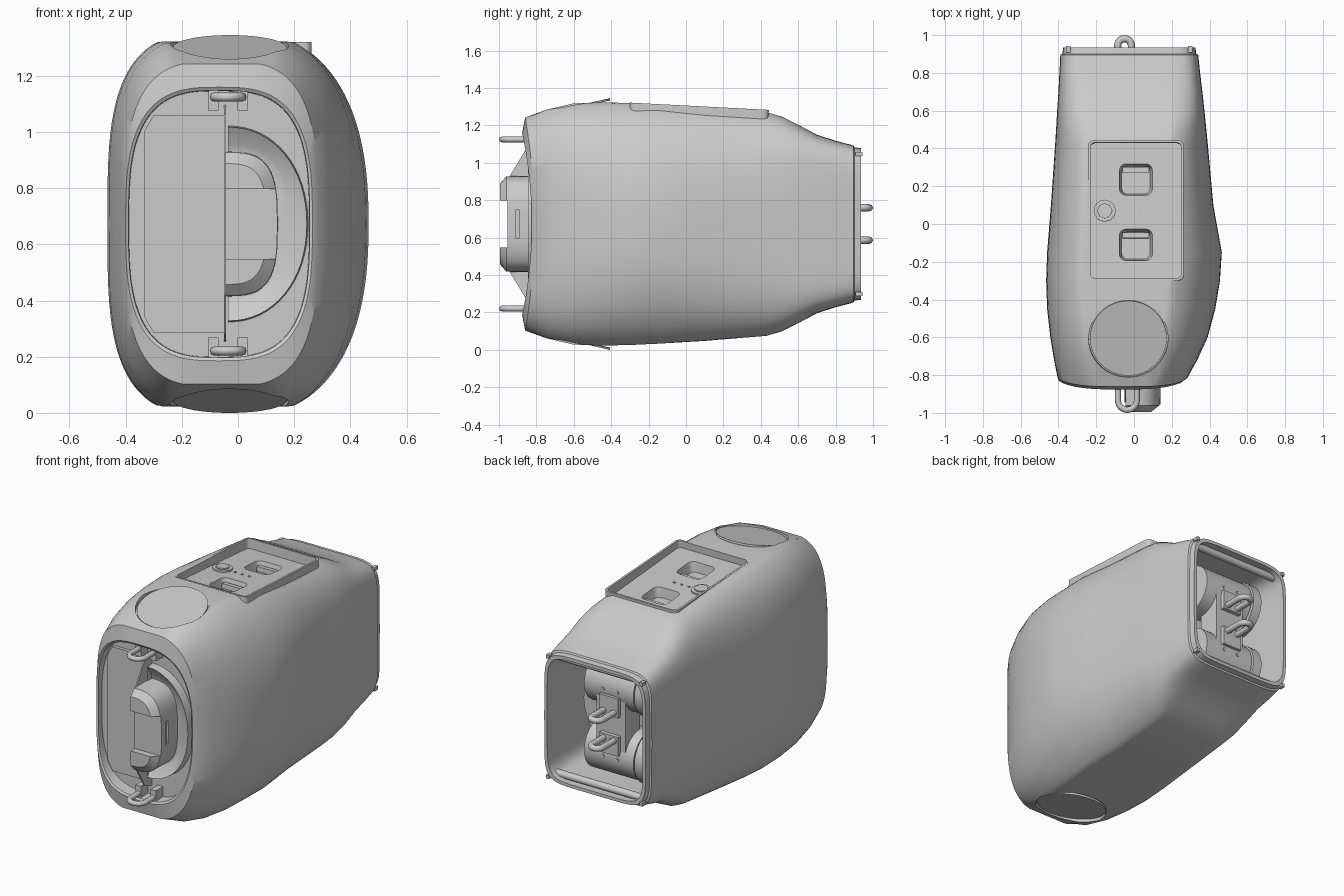
import bpy, bmesh, math
from mathutils import Vector

if "Cube" in bpy.data.objects:
    bpy.data.objects.remove(bpy.data.objects["Cube"])

ZC = 0.6725          # mirror height: top and bottom are alike
XC = -0.03           # axis of the hatches and hoops


def spow(v, e):
    return math.copysign(abs(v) ** e, v)


def ring(y, xl, xr, hz, n=3.5, clamp=9, bow=0, nr=None, count=112):
    """Superellipse section across y, flattened at +-clamp; nr rounds the right half."""
    cx, hx, pts = (xl + xr) / 2, (xr - xl) / 2, []
    for i in range(count):
        t = 2 * math.pi * i / count
        e = 2 / (nr if nr and math.cos(t) > 0 else n)
        z = max(-clamp, min(clamp, hz * spow(math.sin(t), e)))
        pts.append((cx + hx * spow(math.cos(t), e), y - bow * (z / 0.57) ** 2, ZC + z))
    return pts


def half_ring(y, x0, rx, hz, n=2.5, count=32):
    return [(x0 + rx * spow(max(math.cos(t), 0), 2 / n), y, ZC + hz * spow(math.sin(t), 2 / n))
            for t in [math.pi * (i / count - 0.5) for i in range(count + 1)]]


def finish(ob, name, angle=30):
    ob.name = name
    bpy.ops.object.select_all(action='DESELECT')
    ob.select_set(True)
    bpy.context.view_layer.objects.active = ob
    bpy.ops.object.shade_smooth_by_angle(angle=math.radians(angle))
    return ob


def loft(name, rings, angle=30):
    bm = bmesh.new()
    vs = [[bm.verts.new(p) for p in r] for r in rings]
    n = len(vs[0])
    for a, b in zip(vs, vs[1:]):
        for i in range(n):
            bm.faces.new((a[i], a[(i + 1) % n], b[(i + 1) % n], b[i]))
    bm.faces.new(vs[0])
    bm.faces.new(vs[-1])
    bmesh.ops.recalc_face_normals(bm, faces=bm.faces)
    me = bpy.data.meshes.new(name)
    bm.to_mesh(me)
    bm.free()
    ob = bpy.data.objects.new(name, me)
    bpy.context.collection.objects.link(ob)
    return finish(ob, name, angle)


def prism(name, pts, depth):
    """Outline points extruded along a vector."""
    d = Vector(depth)
    return loft(name, [pts, [tuple(Vector(p) + d) for p in pts]])


def rounded_box(name, loc, size, r=0.0, rx=0.0, taper=1.0):
    """Box with rounded upright corners, tilted about x; taper narrows the bottom."""
    sx, sy, sz = [s / 2 for s in size]
    rings = []
    for z, k in ((-sz, taper), (sz, 1)):
        pts = []
        for qx, qy, a0 in ((1, 1, 0), (-1, 1, 90), (-1, -1, 180), (1, -1, 270)):
            for j in range(6 if r else 1):
                a = math.radians(a0 + 18 * j)
                pts.append((k * (qx * (sx - r) + r * math.cos(a)),
                            k * (qy * (sy - r) + r * math.sin(a)), z) if r else (k * qx * sx, k * qy * sy, z))
        rings.append(pts)
    ob = loft(name, rings)
    ob.location, ob.rotation_euler = loc, (rx, 0, 0)
    return ob


def cyl(name, loc, r, depth, rot=(0, 0, 0), n=48):
    bpy.ops.mesh.primitive_cylinder_add(vertices=n, radius=r, depth=depth, location=loc, rotation=rot)
    return finish(bpy.context.object, name)


def cut(ob, cutter):
    m = ob.modifiers.new("cut", 'BOOLEAN')
    m.operation, m.object, m.solver = 'DIFFERENCE', cutter, 'EXACT'
    bpy.context.view_layer.update()
    bpy.context.view_layer.objects.active = ob
    bpy.ops.object.modifier_apply(modifier=m.name)
    bpy.data.objects.remove(cutter)


def hoop(name, x, z, y_root, y_tip, half, r):
    """U-shaped shackle lying in a level plane."""
    s = math.copysign(1, y_tip - y_root)
    yc = y_tip - s * (half + r)
    pts = [(x - half, y_root)]
    pts += [(x - half * math.cos(a), yc + s * half * math.sin(a))
            for a in [math.pi * i / 12 for i in range(13)]] + [(x + half, y_root)]
    cu = bpy.data.curves.new(name, 'CURVE')
    cu.dimensions, cu.bevel_depth, cu.bevel_resolution, cu.use_fill_caps = '3D', r, 2, True
    sp = cu.splines.new('POLY')
    sp.points.add(len(pts) - 1)
    for p, (px, py) in zip(sp.points, pts):
        p.co = (px, py, z, 1)
    bpy.context.collection.objects.link(bpy.data.objects.new(name, cu))


# Main shell: front recess, lip, swelling body, narrowed tail, rear rim and rear cavity
shell = loft("shell", [
    ring(-0.79, -0.37, 0.24, 0.455, 3),
    ring(-0.79, -0.388, 0.253, 0.473, 3),
    ring(-0.82, -0.39, 0.255, 0.475, 3, bow=0.07),
    ring(-0.825, -0.40, 0.265, 0.487, 3, bow=0.07),
    ring(-0.81, -0.405, 0.285, 0.58, 3.2, 0.57, 0.05),
    ring(-0.72, -0.423, 0.335, 0.64, 3.3, 0.612, 0.02, nr=3),
    ring(-0.60, -0.443, 0.39, 0.672, 3.4, 0.645, nr=2.8),
    ring(-0.45, -0.46, 0.43, 0.685, 3.4, 0.65, nr=2.6),
    ring(-0.30, -0.465, 0.455, 0.69, 3.4, 0.647, nr=2.4),
    ring(-0.15, -0.46, 0.465, 0.685, 3.4, 0.64, nr=2.4),
    ring(0.10, -0.44, 0.42, 0.66, 3.5, 0.625, nr=2.7),
    ring(0.43, -0.417, 0.39, 0.62, 3.8, 0.598, nr=3.3),
    ring(0.51, -0.412, 0.382, 0.59, 4.3, 0.575, nr=3.9),
    ring(0.60, -0.407, 0.373, 0.535, 5, 0.53),
    ring(0.70, -0.40, 0.362, 0.477, 6),
    ring(0.80, -0.395, 0.35, 0.445, 7),
    ring(0.895, -0.39, 0.34, 0.42, 7),
    ring(0.90, -0.38, 0.33, 0.41, 7),
    ring(0.935, -0.375, 0.325, 0.405, 7),
    ring(0.935, -0.355, 0.305, 0.385, 7),
    ring(0.88, -0.355, 0.305, 0.385, 7),
    ring(0.42, -0.34, 0.30, 0.37, 7)])

# Tilted round hatches, top and bottom
tilt = math.atan(0.225)
for s, side in ((1, "top"), (-1, "bottom")):
    n = Vector((0, -math.sin(tilt), s * math.cos(tilt)))
    c = Vector((XC, -0.605, ZC + s * 0.628))
    rot = (s * tilt, 0, 0)
    cut(shell, cyl("hatch_cutter", c + n * 0.092, 0.21, 0.2, rot))
    cyl(side + "_hatch_disc", c - n * 0.006, 0.203, 0.012, rot)

# Sunken control panel on top inside a thin frame, with two tapered square wells
slope = -math.atan(0.075)
floor = lambda y: 1.277 - 0.075 * (y + 0.3)
cut(shell, rounded_box("panel_cutter", (0.01, 0.07 + 0.008, floor(0.07) + 0.1), (0.5, 0.74, 0.2), 0.03, slope))
rim_slope = -math.atan(0.052)
frame = rounded_box("panel_frame", (0.01, 0.07, 1.257), (0.505, 0.742, 0.09), 0.03, rim_slope)
cut(frame, rounded_box("frame_cutter", (0.01, 0.07, 1.257), (0.48, 0.718, 0.2), 0.022, rim_slope))
finish(frame, "panel_frame")
for y in (0.235, -0.11):
    cut(shell, rounded_box("well_cutter", (0.01, y, floor(y)), (0.2, 0.19, 0.12), 0.04, slope, 0.75))
    rounded_box("well_bar", (0.01, y + 0.05, floor(y) - 0.04), (0.14, 0.03, 0.03), 0, slope)
finish(shell, "shell")
cyl("panel_knob", (-0.155, 0.07, floor(0.07)), 0.058, 0.02, (slope, 0, 0), 16)
cyl("panel_knob_cap", (-0.155, 0.07, floor(0.07) + 0.01), 0.04, 0.016, (slope, 0, 0), 8)
for x in (-0.07, -0.02, 0.03):
    cyl("panel_dot", (x, 0.07, floor(0.07)), 0.008, 0.01, n=8)

# Front: flat plate on the left with chamfered outer corners, and a dividing fin
prism("front_plate", [(-0.045, -0.81, 0.285), (-0.045, -0.81, 1.06), (-0.30, -0.81, 1.06), (-0.335, -0.81, 1.0),
                      (-0.335, -0.81, 0.345), (-0.30, -0.81, 0.285)], (0, 0.03, 0))
prism("front_fin", [(-0.05, -0.78, 0.25), (-0.05, -0.86, 0.28), (-0.05, -0.945, 0.42), (-0.05, -0.945, 0.925),
                    (-0.05, -0.86, 1.065), (-0.05, -0.78, 1.10)], (0.008, 0, 0))

# Front: half-oval stepped bowl on the right
loft("front_bowl", [half_ring(-0.78, -0.035, 0.285, 0.35, 2.1), half_ring(-0.845, -0.035, 0.28, 0.345, 2.1),
                    half_ring(-0.81, -0.035, 0.215, 0.285, 2.6), half_ring(-0.80, -0.035, 0.18, 0.255, 3)])

# Front: central block with raised domed ends and a side slot
block = loft("front_block", [half_ring(-0.78, -0.045, 0.187, 0.258, 3.2), half_ring(-0.96, -0.045, 0.185, 0.255, 3.2),
                             half_ring(-0.995, -0.045, 0.145, 0.215, 3.2)])
cut(block, rounded_box("block_cutter", (0.05, -1.005, ZC), (0.5, 0.1, 0.25)))
cut(block, rounded_box("slot_cutter", (0.15, -0.90, ZC), (0.04, 0.022, 0.15)))
finish(block, "front_block")

# Hoops at the front, with their brackets
for s in (1, -1):
    z = ZC + s * 0.452
    hoop("front_hoop", -0.035, z, -0.80, -1.0, 0.05, 0.016)
    for x in (-0.087, 0.017):
        rounded_box("front_hoop_bracket", (x, -0.825, z - s * 0.008), (0.036, 0.07, 0.08))

# Rear cavity: two rollers, wider end collars, centre plate, lugs and cross bars
across = (0, math.pi / 2, 0)
for s in (1, -1):
    z = ZC + s * 0.21
    cyl("rear_roller", (-0.04, 0.67, z), 0.15, 0.34, across)
    cyl("rear_roller_collar", (-0.25, 0.66, z), 0.165, 0.06, across)
    cyl("rear_cross_bar", (-0.025, 0.88, ZC + s * 0.365), 0.022, 0.60, across, 16)
    hoop("rear_lug", -0.05, ZC + s * 0.087, 0.79, 1.0, 0.036, 0.019)
    rounded_box("rear_lug_bracket", (-0.05, 0.815, ZC + s * 0.12), (0.13, 0.04, 0.12))
    for x in (-0.348, 0.298):
        rounded_box("rear_corner_latch", (x, 0.925, ZC + s * 0.375), (0.022, 0.035, 0.022))
    for x in (-0.10, 0.0):
        cyl("rear_bolt", (x, 0.805, ZC + s * 0.21), 0.01, 0.04, (math.pi / 2, 0, 0), 8)
rounded_box("rear_centre_plate", (-0.05, 0.74, ZC), (0.2, 0.14, 0.5))
cyl("rear_bulkhead_disc", (-0.02, 0.58, ZC), 0.30, 0.06, (math.pi / 2, 0, 0))
